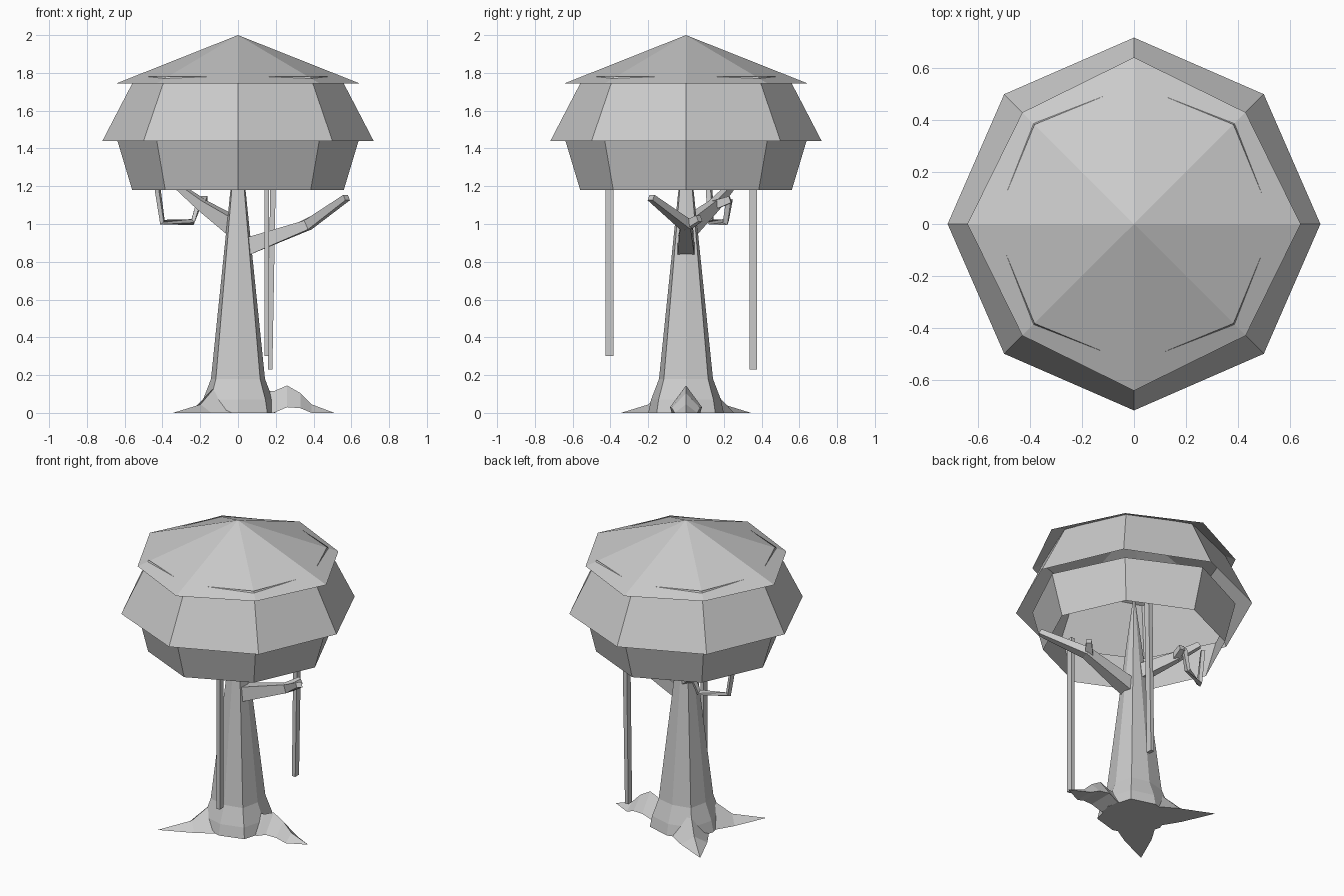
import bpy, bmesh
from math import cos, sin, pi
from mathutils import Vector

cube = bpy.data.objects.get("Cube")
if cube:
    bpy.data.objects.remove(cube, do_unlink=True)

grey = bpy.data.materials.new("plain grey")
grey.use_nodes = True
colour = (0.6, 0.6, 0.6, 1)
grey.diffuse_color = colour
grey.node_tree.nodes["Principled BSDF"].inputs["Base Color"].default_value = colour


def loft(name, rings, caps=True, tip=None):
    """Skin a list of equal rings, optionally closing the ends or adding a tip."""
    bm = bmesh.new()
    loops = [[bm.verts.new(p) for p in ring] for ring in rings]
    n = len(loops[0])
    for a, b in zip(loops, loops[1:]):
        for i in range(n):
            j = (i + 1) % n
            bm.faces.new((a[i], a[j], b[j], b[i]))
    if tip:
        top = bm.verts.new(tip)
        for i in range(n):
            bm.faces.new((loops[-1][i], loops[-1][(i + 1) % n], top))
    if caps:
        bm.faces.new(loops[0][::-1])
        if not tip:
            bm.faces.new(loops[-1])
        bmesh.ops.recalc_face_normals(bm, faces=bm.faces)
    mesh = bpy.data.meshes.new(name)
    bm.to_mesh(mesh)
    bm.free()
    mesh.materials.append(grey)
    obj = bpy.data.objects.new(name, mesh)
    bpy.context.collection.objects.link(obj)
    return obj


def octagon(axis, corner, z):
    """Eight points: radius 'axis' on x and y, 'corner' is the diagonal offset."""
    ring = []
    for k in range(8):
        r = axis if k % 2 == 0 else corner * 2 ** 0.5
        ring.append((r * cos(k * pi / 4), r * sin(k * pi / 4), z))
    return ring


def limb(name, path, halves, ref=(0, 0, 1)):
    """Square tapered limb along a path; halves holds (along ref, across)."""
    pts = [Vector(p) for p in path]
    rings = []
    for i, p in enumerate(pts):
        t = (pts[min(i + 1, len(pts) - 1)] - pts[max(i - 1, 0)]).normalized()
        u = Vector(ref)
        u = (u - t * u.dot(t)).normalized()
        v = t.cross(u)
        a, b = halves[i]
        rings.append([p + u * a + v * b, p - u * a + v * b,
                      p - u * a - v * b, p + u * a - v * b])
    return loft(name, rings)


def root(name, angle, sections, tip):
    """Ridged root: sections of (distance, ridge z, bottom z, half width)."""
    out = Vector((cos(angle), sin(angle), 0))
    side = Vector((-sin(angle), cos(angle), 0))
    rings = []
    for d, top, low, w in sections:
        c = out * d
        rings.append([c + side * w + Vector((0, 0, low)),
                      c + Vector((0, 0, top)),
                      c - side * w + Vector((0, 0, low))])
    loft(name, rings, tip=out * tip)


# Canopy: open tiers of foliage
loft("canopy_top", [octagon(0.642, 0.43, 1.745)], caps=False, tip=(0, 0, 2))
loft("canopy_middle", [octagon(0.718, 0.5, 1.44), octagon(0.54, 0.383, 1.782)], caps=False)
loft("canopy_bottom", [octagon(0.56, 0.385, 1.18), octagon(0.638, 0.43, 1.44)], caps=False)

# Trunk with flared foot
loft("trunk", [octagon(0.2, 0.155, 0), octagon(0.185, 0.145, 0.07),
               octagon(0.143, 0.117, 0.18), octagon(0.04, 0.033, 1.18)],
     tip=(0, 0, 1.55))

# Roots
root("arched_root", 0, [(0.1, 0.12, 0, 0.07), (0.19, 0.115, 0, 0.075),
                        (0.26, 0.145, 0.03, 0.085), (0.33, 0.105, 0.025, 0.075),
                        (0.39, 0.045, 0, 0.06)], 0.51)
for name, turn in (("back_root", 0.75), ("front_root", 1.25)):
    root(name, turn * pi, [(0.12, 0.18, 0, 0.12), (0.28, 0.045, 0, 0.08)], 0.487)

# Left branch with its fork and stub
limb("left_branch", [(0.03, 0, 0.875), (0.37, 0, 0.995), (0.575, -0.185, 1.14)],
     [(0.047, 0.045), (0.026, 0.03), (0.016, 0.018)])
limb("left_branch_stub", [(0.35, 0, 0.99), (0.41, 0.07, 1.03)],
     [(0.024, 0.024), (0.017, 0.017)])

# Right branch with its fork and stub
limb("right_branch", [(-0.01, 0.01, 0.98), (-0.19, 0.15, 1.1), (-0.31, 0.235, 1.195)],
     [(0.047, 0.04), (0.027, 0.025), (0.016, 0.018)])
limb("right_branch_stub", [(-0.19, 0.15, 1.1), (-0.178, 0.235, 1.13)],
     [(0.024, 0.02), (0.018, 0.017)])

# Hanging vines
limb("front_vine", [(0.153, -0.405, 0.3), (0.153, -0.405, 1.35)],
     [(0.02, 0.012)] * 2, ref=(0, 1, 0))
limb("back_vine", [(0.17, 0.355, 0.23), (0.187, 0.355, 1.35)],
     [(0.02, 0.012), (0.02, 0.015)], ref=(0, 1, 0))
limb("looped_vine", [(-0.435, 0.12, 1.25), (-0.4, 0.13, 1.01),
                     (-0.24, 0.21, 1.01), (-0.2, 0.23, 1.13)],
     [(0.014, 0.012)] * 4, ref=(0.45, 0.89, 0))
